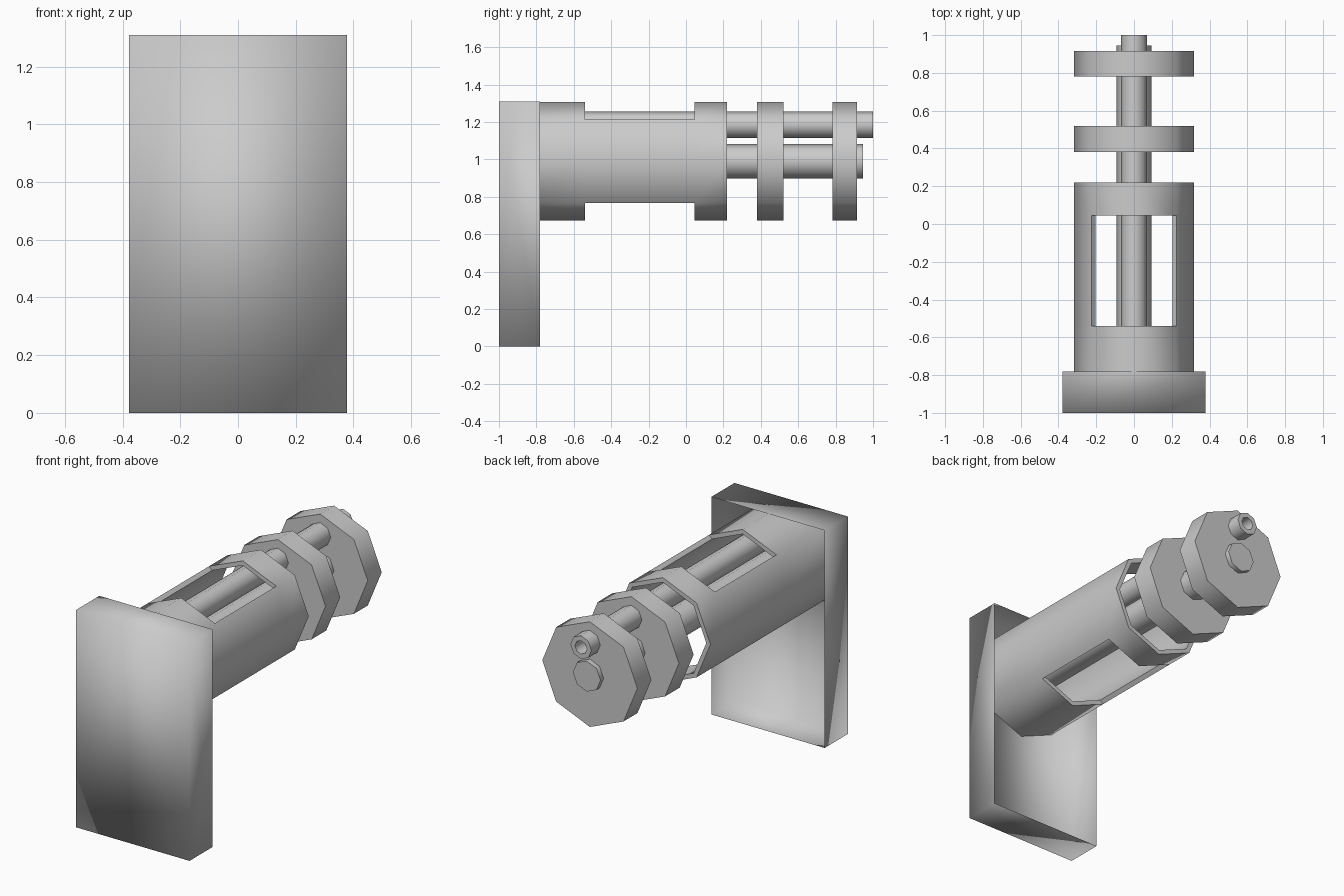
import bpy, bmesh, math

cube = bpy.data.objects.get("Cube")
if cube:
    bpy.data.objects.remove(cube, do_unlink=True)

# Single grey material
grey = bpy.data.materials.new("plain grey")
grey.use_nodes = True
COL = (0.6, 0.6, 0.6, 1)
grey.diffuse_color = COL
grey.node_tree.nodes["Principled BSDF"].inputs["Base Color"].default_value = COL

SIDES = 8
AXIS_Z = 0.99


def finish(name, bm, sharp_angle=None):
    mesh = bpy.data.meshes.new(name)
    bm.to_mesh(mesh)
    bm.free()
    mesh.materials.append(grey)
    ob = bpy.data.objects.new(name, mesh)
    bpy.context.collection.objects.link(ob)
    bpy.ops.object.select_all(action='DESELECT')
    ob.select_set(True)
    bpy.context.view_layer.objects.active = ob
    if sharp_angle is None:
        bpy.ops.object.shade_smooth()
    else:
        bpy.ops.object.shade_smooth_by_angle(angle=math.radians(sharp_angle))
    return ob


def ring(bm, r, y, zc):
    step = 2 * math.pi / SIDES
    return [bm.verts.new((r * math.cos(i * step), y, zc + r * math.sin(i * step)))
            for i in range(SIDES)]


def solid_rod(name, r, y0, y1, zc=AXIS_Z):
    """Closed octagonal prism along y."""
    bm = bmesh.new()
    a, b = ring(bm, r, y0, zc), ring(bm, r, y1, zc)
    bm.faces.new(a)
    bm.faces.new(b)
    for i in range(SIDES):
        k = (i + 1) % SIDES
        bm.faces.new((a[i], a[k], b[k], b[i]))
    bmesh.ops.recalc_face_normals(bm, faces=bm.faces)
    return finish(name, bm, 50)


def pipe(name, r_out, r_in, ys, zc=AXIS_Z, openings=()):
    """Octagonal pipe along y; openings are (side, section) cells left out."""
    bm = bmesh.new()
    out = [ring(bm, r_out, y, zc) for y in ys]
    inn = [ring(bm, r_in, y, zc) for y in ys]
    sections = len(ys) - 1

    def filled(i, j):
        return 0 <= j < sections and (i % SIDES, j) not in openings

    for j in range(sections):
        for i in range(SIDES):
            if not filled(i, j):
                continue
            k = (i + 1) % SIDES
            corners = [(j, i), (j, k), (j + 1, k), (j + 1, i)]
            bm.faces.new([out[a][b] for a, b in corners])
            bm.faces.new([inn[a][b] for a, b in reversed(corners)])
            # wall faces where the neighbouring cell is empty
            neighbours = [(i, j - 1), (i + 1, j), (i, j + 1), (i - 1, j)]
            for n, cell in enumerate(neighbours):
                if not filled(*cell):
                    (a, b), (c, d) = corners[n], corners[(n + 1) % 4]
                    bm.faces.new((out[a][b], out[c][d], inn[c][d], inn[a][b]))
    bmesh.ops.recalc_face_normals(bm, faces=bm.faces)
    return finish(name, bm, 50)


# Mounting box: thin shell, open towards the back, softly shaded
bm = bmesh.new()
bmesh.ops.create_cube(bm, size=1)
for v in bm.verts:
    v.co = (v.co.x * 0.755, -0.89 + v.co.y * 0.22, 0.655 + v.co.z * 1.31)
bm.normal_update()
back = [f for f in bm.faces if f.normal.y > 0.9]
bmesh.ops.delete(bm, geom=back, context='FACES_ONLY')
finish("mounting_box", bm)

# Housing tube with slots through its two upper and two lower sides
pipe("slotted_housing", 0.317, 0.289, [-0.995, -0.54, 0.045, 0.22],
     openings={(1, 1), (2, 1), (5, 1), (6, 1)})

# Centre rod and hollow upper rod
solid_rod("centre_rod", 0.092, -0.995, 0.945)
pipe("upper_pipe", 0.07, 0.04, [-0.78, 1.0], zc=1.185)

# Two solid collars
for name, y0, y1 in (("inner_collar", 0.38, 0.52), ("outer_collar", 0.782, 0.915)):
    solid_rod(name, 0.317, y0, y1)
